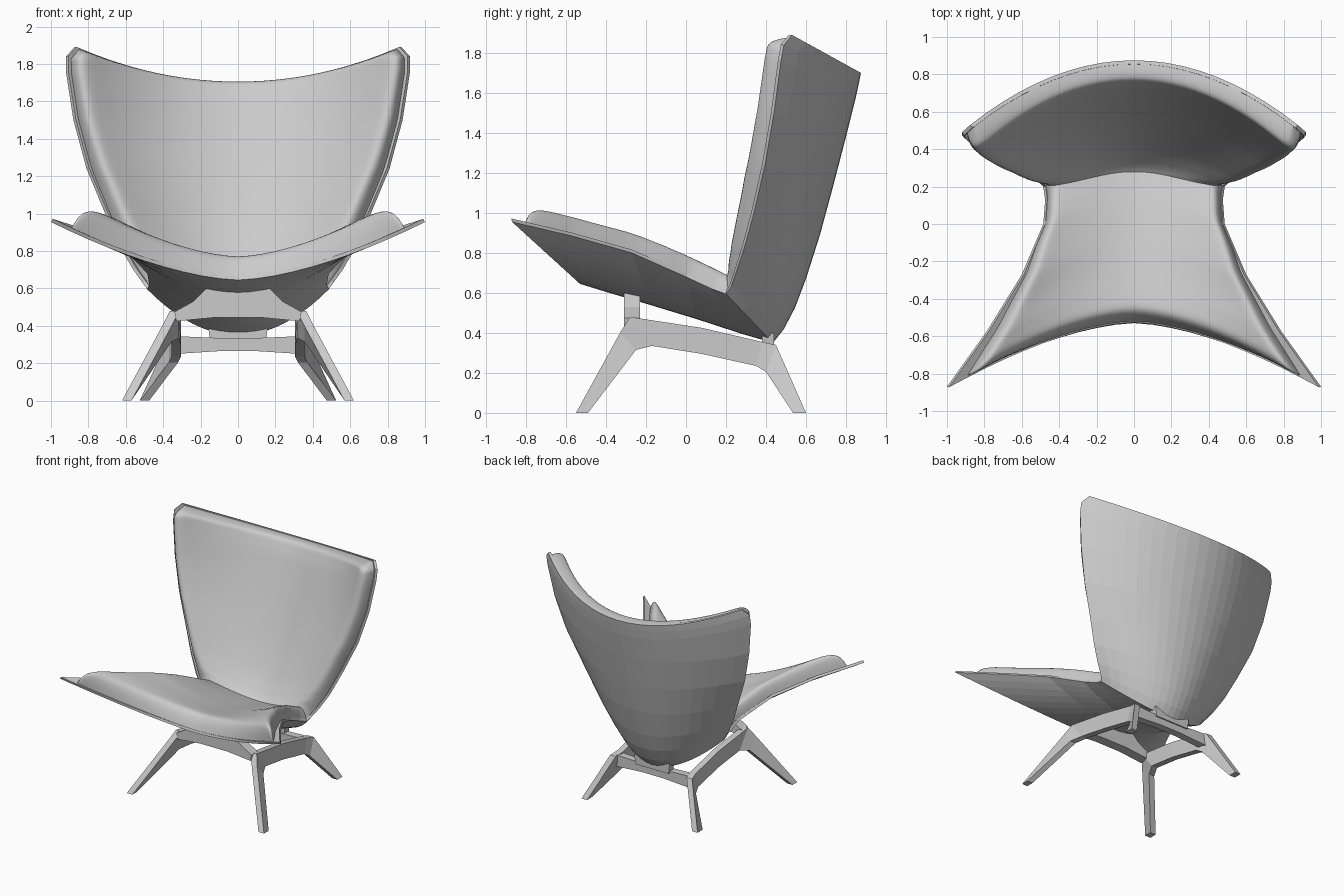
import bpy, bmesh, math
from mathutils import Vector

if "Cube" in bpy.data.objects:
    bpy.data.objects.remove(bpy.data.objects["Cube"])

# Shell stations: centre (y, z), then edge (x, y, z); seat front -> fold -> back top
ROWS = [
    (-.53, .645, 1.00, -.87, .955), (-.40, .605, .785, -.57, .885),
    (-.18, .54, .60, -.27, .80), (.05, .47, .485, 0, .68),
    (.28, .395, .475, .13, .62), (.435, .35, .485, .20, .595),
    (.49, .42, .51, .225, .63), (.545, .525, .56, .25, .70),
    (.60, .67, .63, .29, .82), (.67, .89, .71, .34, 1.00),
    (.735, 1.13, .81, .395, 1.24), (.80, 1.38, .88, .44, 1.50),
    (.85, 1.58, .92, .475, 1.76), (.865, 1.65, .92, .49, 1.84),
    (.875, 1.70, .875, .53, 1.89)]
FOLD, LAST = 5, len(ROWS) - 1


def surf(u, s):
    """Point on the shell: u runs along the rows, s from -1 to 1 across."""
    i = max(0, min(int(u), LAST - 1))
    cy, cz, ex, ey, ez = [a + (b - a) * (u - i) for a, b in zip(ROWS[i], ROWS[i + 1])]
    w = abs(s) ** min(2, 1.6 + .08 * u)
    return Vector((s * ex, cy + (ey - cy) * w, cz + (ez - cz) * w))


def add(name, verts, faces):
    me = bpy.data.meshes.new(name)
    me.from_pydata([tuple(v) for v in verts], [], faces)
    ob = bpy.data.objects.new(name, me)
    bpy.context.collection.objects.link(ob)
    return ob


def grid_faces(n, m):
    return [(i * m + j, i * m + j + 1, (i + 1) * m + j + 1, (i + 1) * m + j)
            for i in range(n - 1) for j in range(m - 1)]


def fix_normals(ob):
    bm = bmesh.new()
    bm.from_mesh(ob.data)
    bmesh.ops.recalc_face_normals(bm, faces=bm.faces)
    bm.to_mesh(ob.data)
    bm.free()


# One folded shell forms the seat and the winged back
COLS = 21
shell = add("seat_and_back_shell",
            [surf(i, -1 + 2 * j / (COLS - 1)) for i in range(LAST + 1) for j in range(COLS)],
            grid_faces(LAST + 1, COLS))
sol = shell.modifiers.new("thickness", 'SOLIDIFY')
sol.thickness, sol.offset = .02, 1


# Padded cushions swell away from the shell, mostly straight up or forward
def cushion(name, u0, u1, width, depth):
    n, m, verts = 37, 41, []
    for i in range(n):
        a = .5 - .5 * math.cos(math.pi * i / (n - 1))
        u = u0 + (u1 - u0) * a
        for j in range(m):
            b = -math.cos(math.pi * j / (m - 1))
            s = b * width(a)
            ua, ub = max(u0, u - .8), min(u1, u + .8)
            du = surf(ub, s) - surf(ua, s)
            ds = surf(u, s + .03) - surf(u, s - .03)
            nrm = ds.cross(du)
            nrm.x *= .25
            nrm.normalize()
            puff = (max(0, 1 - abs(2 * a - 1) ** 20) * max(0, 1 - abs(b) ** 40)) ** .5
            verts.append(surf(u, s) + nrm * (.012 + depth(a, b) * puff))
    ob = add(name, verts, grid_faces(n, m))
    ob.data.polygons.foreach_set("use_smooth", [True] * len(ob.data.polygons))
    return ob


cushion("seat_cushion", .03, FOLD, lambda a: .90 + .08 * min(1, 2 * a),
        lambda a, b: .135 + .02 * b * b * (1 - a) + a * (.06 - .11 * b * b))
cushion("back_cushion", FOLD, LAST - .05, lambda a: .975,
        lambda a, b: .09 + .05 * b * b * min(1, 2 * a) + .22 * (1 - a) ** 1.5 * (1 - b * b))


# Arched side frames: outer (y, z), inner (y, z), x of the outer face
SIDE = [(-.55, 0, -.49, 0, .62), (-.33, .40, -.25, .315, .405),
        (-.28, .48, -.17, .335, .365), (.08, .425, .08, .295, .355),
        (.38, .355, .35, .235, .355), (.45, .34, .40, .205, .37),
        (.60, 0, .535, 0, .525)]
for side, sx in (("left", -1), ("right", 1)):
    verts, faces = [], []
    for yo, zo, yi, zi, x in SIDE:
        verts += [(sx * x, yo, zo), (sx * (x - .05), yo, zo),
                  (sx * (x - .05), yi, zi), (sx * x, yi, zi)]
    for k in range(len(SIDE) - 1):
        for c in range(4):
            d = (c + 1) % 4
            faces.append((4 * k + c, 4 * k + d, 4 * k + 4 + d, 4 * k + 4 + c))
    e = len(verts) - 4
    faces += [(0, 1, 2, 3), (e + 3, e + 2, e + 1, e)]
    fix_normals(add(side + "_leg_frame", verts, faces))


# Cross rails: half outlines in x-z, mirrored and given depth in y
def rail(name, half, y0, y1):
    outline = half + [(-x, z) for x, z in reversed(half)]
    n = len(outline)
    verts = [(x, y, z) for y in (y0, y1) for x, z in outline]
    faces = [tuple(range(n)), tuple(range(2 * n - 1, n - 1, -1))]
    faces += [(k, (k + 1) % n, n + (k + 1) % n, n + k) for k in range(n)]
    fix_normals(add(name, verts, faces))


rail("front_rail", [(.12, .445), (.33, .425), (.34, .475), (.24, .53), (.17, .60)], -.31, -.23)
rail("rear_rail", [(.10, .265), (.33, .25), (.34, .345), (.10, .335)], .37, .43)
rail("rear_mount", [(.15, .32), (.16, .40)], .38, .44)
